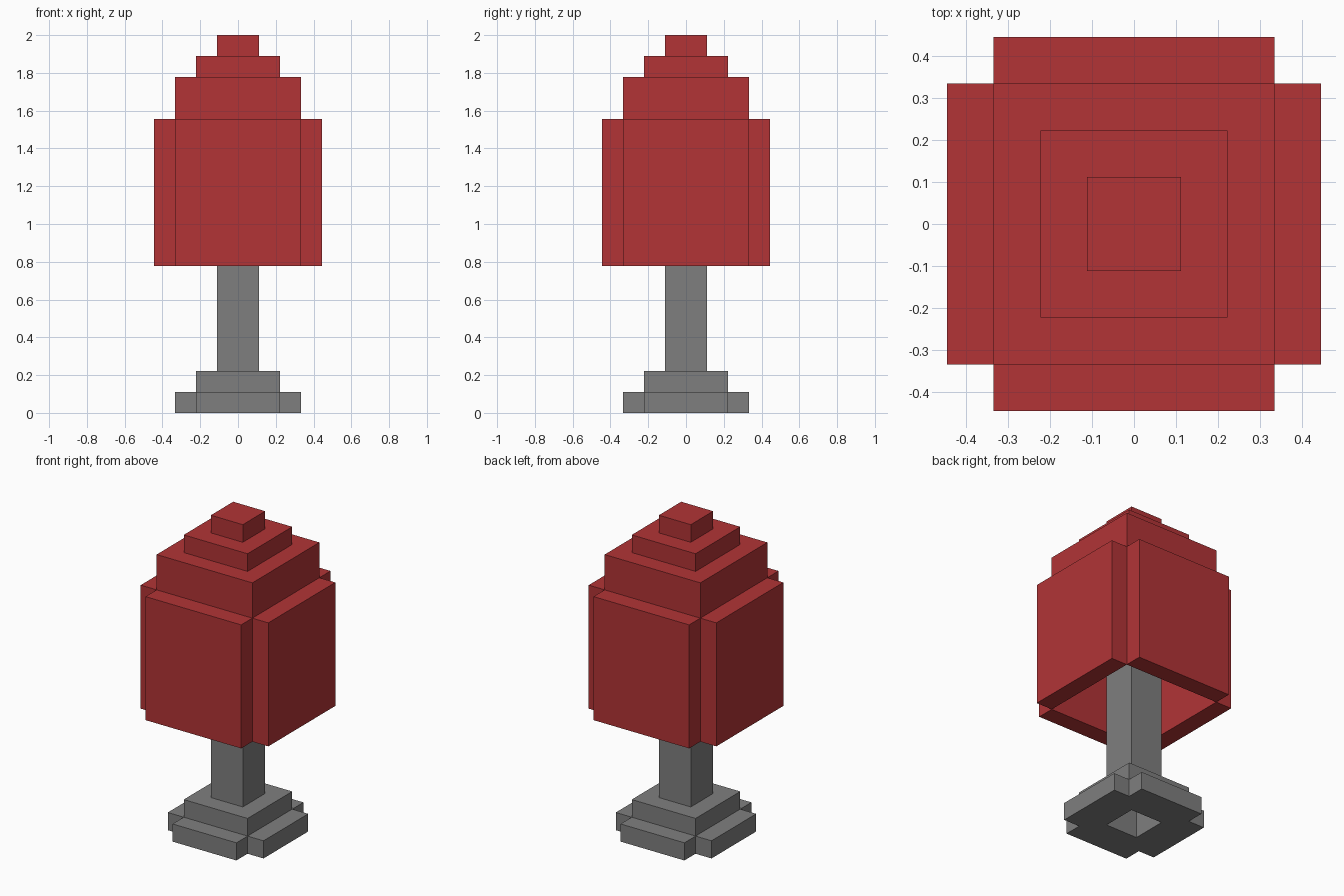
import bpy
import bmesh

if "Cube" in bpy.data.objects:
    bpy.data.objects.remove(bpy.data.objects["Cube"])

U = 1 / 9  # one block of the model's grid


def material(name, rgb):
    m = bpy.data.materials.new(name)
    m.diffuse_color = (*rgb, 1)
    m.use_nodes = True
    m.node_tree.nodes["Principled BSDF"].inputs["Base Color"].default_value = m.diffuse_color
    return m


RED = material("red fabric", (0.445, 0.0343, 0.0369))
GREY = material("grey metal", (0.212, 0.212, 0.212))


def finish(bm, name, mat):
    bmesh.ops.recalc_face_normals(bm, faces=bm.faces)
    bmesh.ops.scale(bm, vec=(U, U, U), verts=bm.verts)
    mesh = bpy.data.meshes.new(name)
    bm.to_mesh(mesh)
    bm.free()
    mesh.materials.append(mat)
    obj = bpy.data.objects.new(name, mesh)
    bpy.context.collection.objects.link(obj)


def box(name, mat, x0, x1, y0, y1, z0, z1):
    bm = bmesh.new()
    bmesh.ops.create_cube(bm, size=1)
    bmesh.ops.scale(bm, vec=(x1 - x0, y1 - y0, z1 - z0), verts=bm.verts)
    bmesh.ops.translate(bm, vec=((x0 + x1) / 2, (y0 + y1) / 2, (z0 + z1) / 2), verts=bm.verts)
    finish(bm, name, mat)


def square_ring(name, mat, inner, outer, z0, z1, arms=0):
    """Square frame; arms pushes each outer side out to make a cross shape."""
    bm = bmesh.new()
    corners = [(-1, -1), (1, -1), (1, 1), (-1, 1)]
    section = [(outer, z0), (outer, z1), (inner, z1), (inner, z0)]
    loops = [[bm.verts.new((sx * r, sy * r, z)) for sx, sy in corners] for r, z in section]
    sides = []
    for k in range(4):
        a, b = loops[k], loops[(k + 1) % 4]
        for i in range(4):
            j = (i + 1) % 4
            f = bm.faces.new((a[i], a[j], b[j], b[i]))
            if k == 0:
                sides.append(f)
    bmesh.ops.recalc_face_normals(bm, faces=bm.faces)
    if arms:
        for f in bmesh.ops.extrude_discrete_faces(bm, faces=sides)["faces"]:
            bmesh.ops.translate(bm, vec=f.normal * arms, verts=f.verts)
        bmesh.ops.remove_doubles(bm, verts=bm.verts, dist=0.001)
    finish(bm, name, mat)


# Stepped base with an open centre
square_ring("base_foot", GREY, 1, 2, 0, 1, arms=1)
square_ring("base_step", GREY, 1, 2, 1, 2)

# Post running up inside the shade
box("post", GREY, -1, 1, -1, 1, 2, 17)

# Four shade walls around an open middle
for s, front, side in ((-1, "front", "left"), (1, "back", "right")):
    lo, hi = sorted((3 * s, 4 * s))
    box("shade_wall_" + front, RED, -3, 3, lo, hi, 7, 14)
    box("shade_wall_" + side, RED, lo, hi, -3, 3, 7, 14)

# Stepped shade top
square_ring("shade_upper_ring", RED, 2, 3, 14, 16)
square_ring("shade_top_ring", RED, 1, 2, 16, 17)
box("shade_cap", RED, -1, 1, -1, 1, 17, 18)
